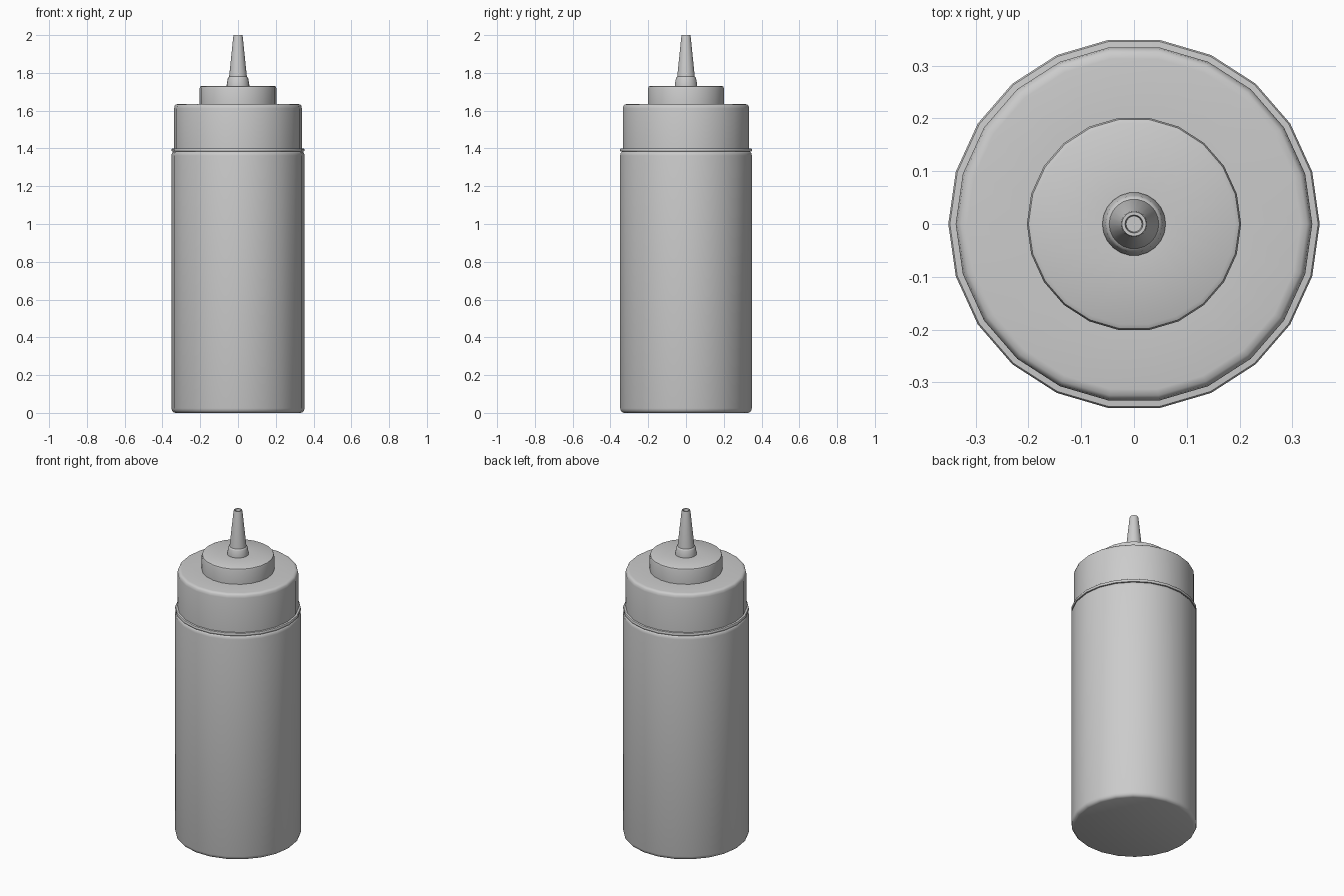
import bpy, bmesh, math

if "Cube" in bpy.data.objects:
    bpy.data.objects.remove(bpy.data.objects["Cube"])

SIDES = 22


def lathe(name, profile):
    """Revolve (radius, z) points around z; radius 0 closes to a single pole."""
    bm = bmesh.new()
    rings = []
    for r, z in profile:
        rings.append([bm.verts.new((r * math.cos(2 * math.pi * i / SIDES),
                                    r * math.sin(2 * math.pi * i / SIDES), z))
                      for i in range(SIDES)])
    for a, b in zip(rings, rings[1:]):
        for i in range(SIDES):
            j = (i + 1) % SIDES
            bm.faces.new((a[i], a[j], b[j], b[i]))
    # flat end caps
    bm.faces.new(rings[0][::-1])
    bm.faces.new(rings[-1])
    bmesh.ops.recalc_face_normals(bm, faces=bm.faces)
    mesh = bpy.data.meshes.new(name)
    bm.to_mesh(mesh)
    bm.free()
    obj = bpy.data.objects.new(name, mesh)
    bpy.context.collection.objects.link(obj)
    bpy.ops.object.select_all(action='DESELECT')
    obj.select_set(True)
    bpy.context.view_layer.objects.active = obj
    bpy.ops.object.shade_smooth_by_angle(angle=math.radians(40))
    return obj


# Bottle body with softened foot and shoulder
lathe("bottle_body", [
    (0.332, 0.0), (0.342, 0.004), (0.349, 0.012), (0.352, 0.024),
    (0.352, 1.362), (0.350, 1.374), (0.344, 1.382), (0.336, 1.384)])

# Screw cap: bottom lip, wall and raised step
lathe("screw_cap", [
    (0.336, 1.384), (0.349, 1.384), (0.352, 1.388), (0.352, 1.396),
    (0.349, 1.400), (0.338, 1.401),
    (0.338, 1.612), (0.335, 1.626), (0.328, 1.633), (0.316, 1.635),
    (0.203, 1.635), (0.203, 1.718), (0.200, 1.727), (0.192, 1.731),
    (0.060, 1.731)])

# Tapered nozzle with collar and recessed tip
lathe("nozzle", [
    (0.060, 1.729), (0.060, 1.736), (0.054, 1.771), (0.051, 1.777),
    (0.047, 1.780), (0.025, 1.992), (0.023, 2.0), (0.017, 2.0),
    (0.015, 1.985)])
